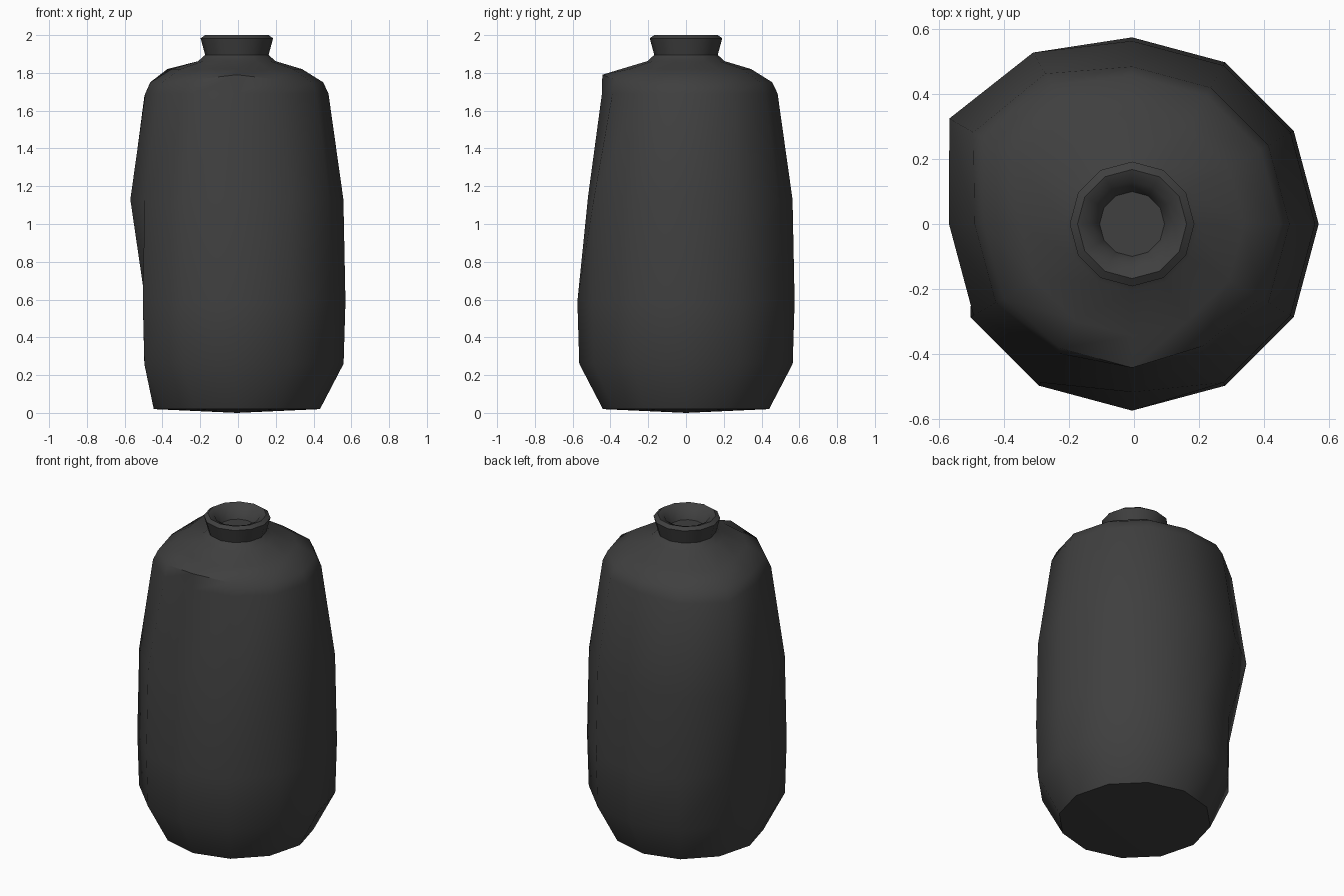
import bpy, bmesh, math

cube = bpy.data.objects.get("Cube")
if cube:
    bpy.data.objects.remove(cube, do_unlink=True)

SIDES = 12
AXIS_X = -0.006

# Lathe profile (radius, height) from foot to inner floor of the mouth
profile = [
    (0.44, 0.02), (0.565, 0.26), (0.575, 0.59), (0.564, 1.13),
    (0.485, 1.69), (0.457, 1.75), (0.345, 1.82), (0.205, 1.862),
    (0.168, 1.895), (0.192, 1.983), (0.168, 2.0), (0.13, 1.985),
    (0.1, 1.92),
]

# Hand-shaped dents and bulges: (ring, side) -> (radius, height)
dents = {
    # pressed left wall below the bulge
    (1, 6): (0.49, 0.26), (2, 6): (0.485, 0.59),
    (1, 5): (0.545, 0.26), (2, 5): (0.55, 0.59),
    # bulge at the back corner
    (3, 5): (0.65, 1.12), (3, 4): (0.61, 1.12),
    (4, 5): (0.565, 1.68), (4, 4): (0.535, 1.68),
    (5, 5): (0.53, 1.75), (5, 4): (0.495, 1.75),
    (6, 5): (0.425, 1.82), (6, 4): (0.38, 1.82),
    # flattened front shoulder
    (3, 9): (0.518, 1.15), (4, 9): (0.445, 1.69), (5, 9): (0.443, 1.79),
    (4, 8): (0.46, 1.69), (4, 10): (0.45, 1.69),
    (5, 8): (0.442, 1.765), (5, 10): (0.435, 1.765),
}

bm = bmesh.new()
rings = []
for i, base in enumerate(profile):
    ring = []
    for s in range(SIDES):
        r, z = dents.get((i, s), base)
        a = math.tau * s / SIDES
        ring.append(bm.verts.new((AXIS_X + r * math.cos(a), r * math.sin(a), z)))
    rings.append(ring)

# Walls
for low, high in zip(rings, rings[1:]):
    for s in range(SIDES):
        t = (s + 1) % SIDES
        bm.faces.new((low[s], low[t], high[t], high[s]))

# Slightly domed underside and the floor inside the mouth
foot = bm.verts.new((AXIS_X, 0, 0))
for s in range(SIDES):
    bm.faces.new((foot, rings[0][(s + 1) % SIDES], rings[0][s]))
bm.faces.new(rings[-1])
bmesh.ops.recalc_face_normals(bm, faces=bm.faces)

mesh = bpy.data.meshes.new("bottle_body")
bm.to_mesh(mesh)
bm.free()
bottle = bpy.data.objects.new("bottle_body", mesh)
bpy.context.collection.objects.link(bottle)

# Single dark colour
colour = (0.05, 0.05, 0.05, 1)
mat = bpy.data.materials.new("charcoal")
mat.use_nodes = True
mat.diffuse_color = colour
shader = next(n for n in mat.node_tree.nodes if n.type == "BSDF_PRINCIPLED")
shader.inputs["Base Color"].default_value = colour
mesh.materials.append(mat)

# Soft shading with a crisp foot edge
bpy.ops.object.select_all(action="DESELECT")
bottle.select_set(True)
bpy.context.view_layer.objects.active = bottle
bpy.ops.object.shade_smooth_by_angle(angle=math.radians(55))
